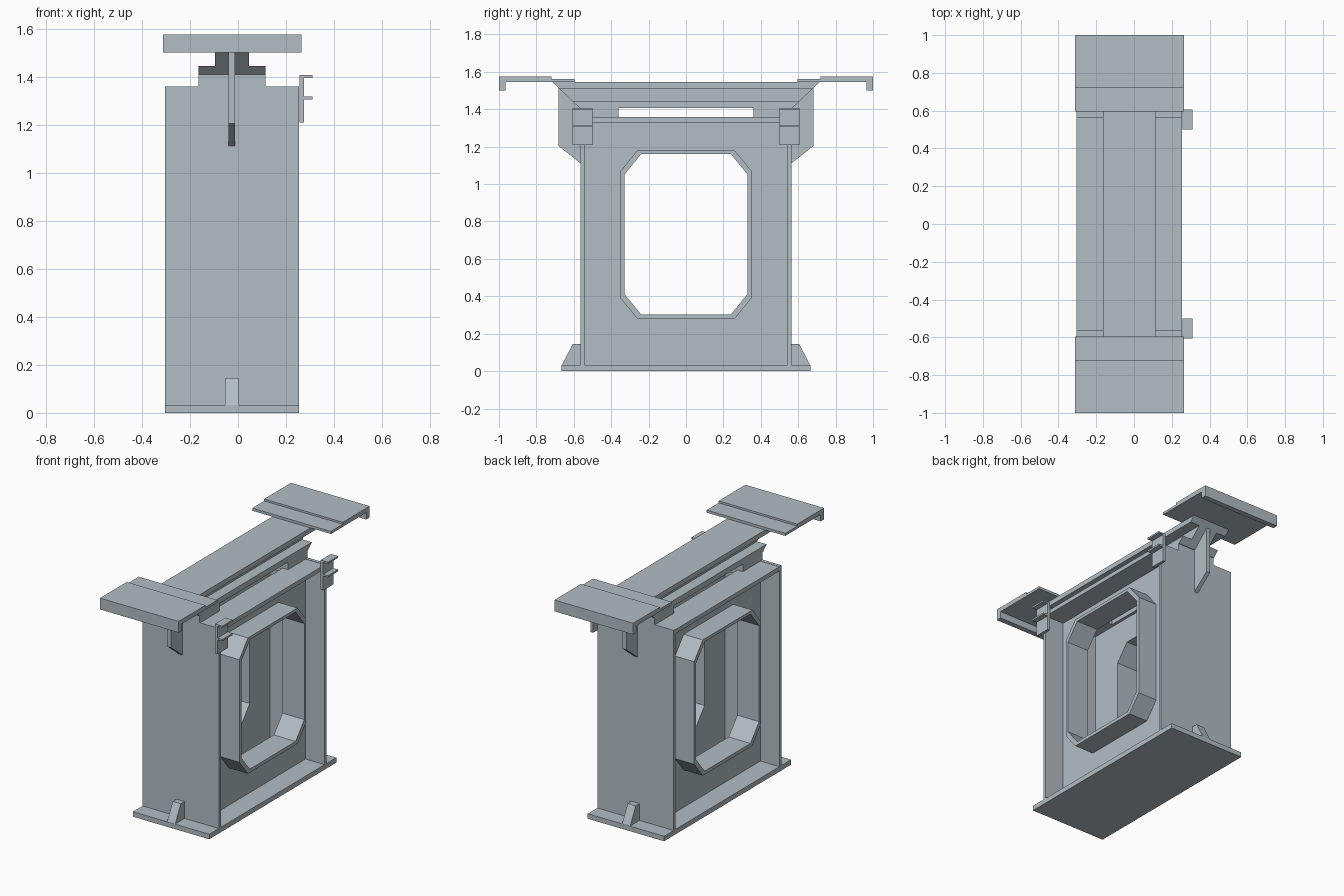
import bpy, bmesh
from mathutils import Vector

if "Cube" in bpy.data.objects:
    bpy.data.objects.remove(bpy.data.objects["Cube"])

steel = bpy.data.materials.new("blue_grey_steel")
steel.diffuse_color = (0.445, 0.515, 0.55, 1)
steel.use_nodes = True
steel.node_tree.nodes["Principled BSDF"].inputs["Base Color"].default_value = steel.diffuse_color

CX = -0.025            # middle of the box in x
X0, X1 = -0.305, 0.255  # box faces
BX0, BX1 = -0.165, 0.115  # recessed panels and beam


def prism(name, axis, lo, hi, loops):
    """Extrude a 2D outline (plus optional hole loops) along an axis.
    2D coordinates: x -> (y, z), y -> (x, z), z -> (x, y)."""
    def place(a, b):
        return {"x": (lo, a, b), "y": (a, lo, b), "z": (a, b, lo)}[axis]
    bm = bmesh.new()
    edges = []
    for loop in loops:
        vs = [bm.verts.new(place(*p)) for p in loop]
        if len(loops) == 1:
            bm.faces.new(vs)
        else:
            edges += [bm.edges.new((vs[i - 1], vs[i])) for i in range(len(vs))]
    if edges:
        bmesh.ops.triangle_fill(bm, use_beauty=True, edges=edges)
    res = bmesh.ops.extrude_face_region(bm, geom=bm.faces[:])
    step = Vector([(hi - lo) if a == axis else 0 for a in "xyz"])
    bmesh.ops.translate(bm, vec=step, verts=[v for v in res["geom"] if isinstance(v, bmesh.types.BMVert)])
    bmesh.ops.recalc_face_normals(bm, faces=bm.faces[:])
    me = bpy.data.meshes.new(name)
    bm.to_mesh(me)
    bm.free()
    me.materials.append(steel)
    ob = bpy.data.objects.new(name, me)
    bpy.context.collection.objects.link(ob)
    return ob


def rect(a0, a1, b0, b1):
    return [(a0, b0), (a1, b0), (a1, b1), (a0, b1)]


def octagon(w, z0, z1, cy, cz):
    """Chamfered window outline in the y-z plane."""
    return [(-w + cy, z0), (w - cy, z0), (w, z0 + cz), (w, z1 - cz),
            (w - cy, z1), (-w + cy, z1), (-w, z1 - cz), (-w, z0 + cz)]


def flip(points, s):
    return [(s * a, b) for a, b in points]


# Base plate and top deck of the box, with an opening under the beam
prism("base_plate", "z", 0, 0.033, [rect(X0, X1, -0.665, 0.665)])
prism("box_deck", "z", 1.33, 1.358,
      [rect(X0, X1, -0.55, 0.55), rect(-0.125, 0.075, -0.36, 0.36)])

# Recessed panels with window frames, on both wide sides
outer = octagon(0.35, 0.28, 1.18, 0.09, 0.11)
inner = octagon(0.33, 0.303, 1.16, 0.09, 0.11)
for side, p0, p1, f0, f1 in (("right", BX1 - 0.02, BX1, BX1, X1),
                             ("left", BX0, BX0 + 0.02, X0, BX0)):
    prism(side + "_panel", "x", p0, p1, [rect(-0.55, 0.55, 0.03, 1.335), inner])
    prism(side + "_window_frame", "x", f0, f1, [outer, inner])

# Top beam: I section whose ends are cut on a slope
w0, w1 = -0.095, 0.045
section = [(BX0, 1.408), (BX1, 1.408), (BX1, 1.445), (w1, 1.445), (w1, 1.512), (BX1, 1.512),
           (BX1, 1.545), (BX0, 1.545), (BX0, 1.512), (w0, 1.512), (w0, 1.445), (BX0, 1.445)]
beam = prism("top_beam", "y", -1, 1, [section])
for v in beam.data.vertices:
    v.co.y *= 0.57 + (v.co.z - 1.408) * 1.05

for s, end in ((-1, "front"), (1, "back")):
    # End plate with a raised tongue in the middle
    ya, yb = sorted((s * 0.543, s * 0.565))
    prism(end + "_end_plate", "y", ya, yb,
          [[(X0, 0.033), (X1, 0.033), (X1, 1.36), (BX1, 1.36), (BX1, 1.408),
            (BX0, 1.408), (BX0, 1.36), (X0, 1.36)]])
    # Spacer block under the beam
    ya, yb = sorted((s * 0.36, s * 0.55))
    prism(end + "_spacer", "y", ya, yb, [rect(BX0, BX1, 1.35, 1.41)])
    # Upper gusset and foot gusset
    prism(end + "_upper_gusset", "x", -0.04, -0.012,
          [flip([(0.56, 1.108), (0.683, 1.205), (0.683, 1.515), (0.565, 1.405)], s)])
    prism(end + "_foot_gusset", "x", -0.055, 0.004,
          [flip([(0.56, 0.03), (0.665, 0.03), (0.605, 0.145), (0.56, 0.145)], s)])
    # Stepped platform with a hanging lip
    prism(end + "_platform", "x", -0.312, 0.265,
          [flip([(0.595, 1.545), (0.965, 1.545), (0.965, 1.5), (1.0, 1.5), (1.0, 1.575),
                 (0.72, 1.575), (0.72, 1.562), (0.595, 1.562)], s)])
    # Hook bracket on the right side
    ya, yb = sorted((s * 0.5, s * 0.607))
    prism(end + "_bracket", "y", ya, yb,
          [[(0.256, 1.21), (0.275, 1.21), (0.275, 1.305), (0.31, 1.305), (0.31, 1.317),
            (0.275, 1.317), (0.275, 1.395), (0.31, 1.395), (0.31, 1.406), (0.256, 1.406)]])
